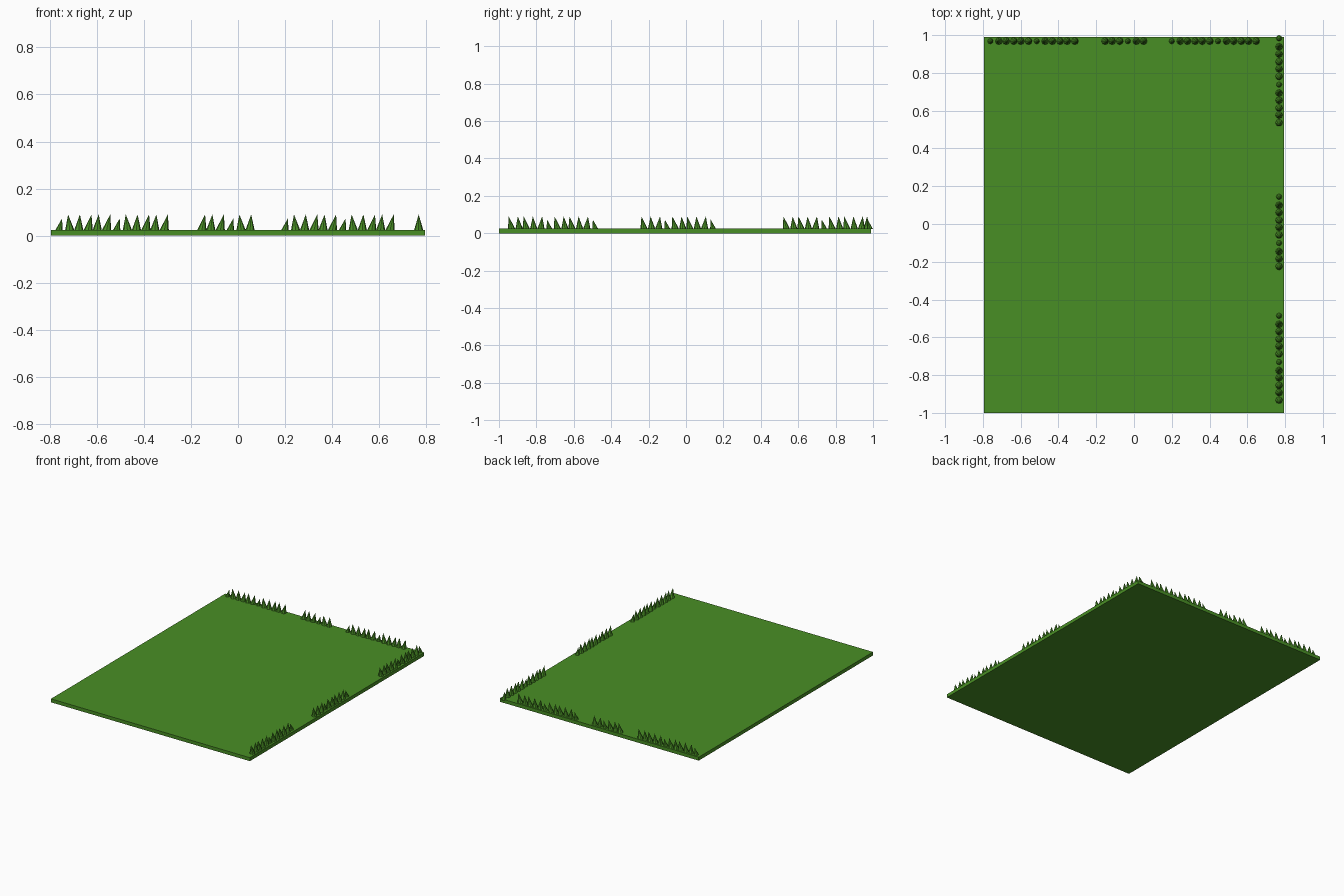
import bpy, bmesh, math
from mathutils import Vector

if "Cube" in bpy.data.objects:
    bpy.data.objects.remove(bpy.data.objects["Cube"])

green = bpy.data.materials.new("grass green")
green.diffuse_color = (0.066, 0.275, 0.018, 1)
green.use_nodes = True
green.node_tree.nodes["Principled BSDF"].inputs["Base Color"].default_value = green.diffuse_color

def finish(name, bm):
    bmesh.ops.recalc_face_normals(bm, faces=bm.faces)
    me = bpy.data.meshes.new(name)
    bm.to_mesh(me)
    bm.free()
    me.materials.append(green)
    ob = bpy.data.objects.new(name, me)
    bpy.context.collection.objects.link(ob)
    return ob

# Flat ground slab
bm = bmesh.new()
bmesh.ops.create_cube(bm, size=1)
for v in bm.verts:
    v.co = Vector((v.co.x * 1.59, v.co.y * 1.99 - 0.005, (v.co.z + 0.5) * 0.025))
finish("ground_slab", bm)

# Repeating tuft of six blades: offset along row, tip lean, radius, tip height
TUFT = [(0.0, 0.013, 0.016, 0.073), (0.046, -0.007, 0.02, 0.09),
        (0.084, 0.005, 0.02, 0.09), (0.124, 0.014, 0.02, 0.09),
        (0.162, 0.007, 0.02, 0.09), (0.202, 0.016, 0.02, 0.09)]
PITCH = 0.245

def blade(bm, base, tip, r, n=8):
    ring = [bm.verts.new(base + Vector((r * math.cos(2 * math.pi * i / n),
                                        r * math.sin(2 * math.pi * i / n), 0)))
            for i in range(n)]
    top = bm.verts.new(tip)
    bm.faces.new(ring[::-1])
    for i in range(n):
        bm.faces.new((ring[i], ring[(i + 1) % n], top))

def grass_row(name, origin, direction, first, last):
    """Blades number first..last of the tuft pattern, along direction."""
    bm = bmesh.new()
    for k in range(first, last):
        off, lean, r, h = TUFT[k % 6]
        base = origin + direction * (off + PITCH * (k // 6))
        base.z = 0.022
        tip = base + direction * lean
        tip.z = h
        blade(bm, base, tip, r)
    finish(name, bm)

# Grass along the back edge
X = Vector((1, 0, 0))
for label, x, a, b in (("left", -0.761, 0, 12), ("middle", -0.278, 3, 9),
                       ("right", 0.199, 0, 12)):
    grass_row("back_grass_" + label, Vector((x, 0.968, 0)), X, a, b)

# Grass along the right edge
Y = Vector((0, -1, 0))
for label, y, a, b in (("back", 0.984, 0, 12), ("middle", 0.145, 0, 10),
                       ("front", -0.485, 0, 12)):
    grass_row("right_grass_" + label, Vector((0.768, y, 0)), Y, a, b)
